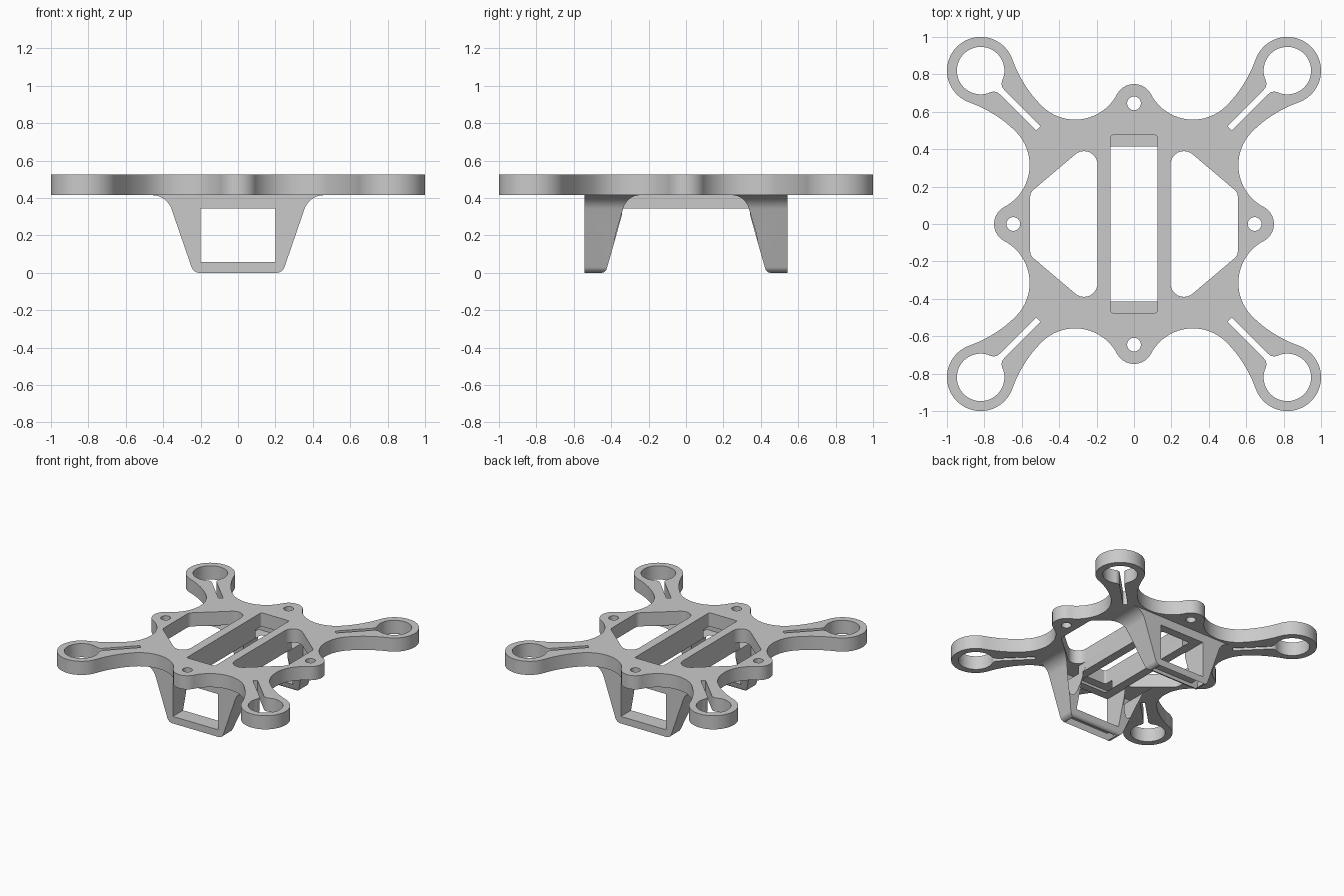
import bpy, bmesh, math
from mathutils import Matrix, Vector

if "Cube" in bpy.data.objects:
    bpy.data.objects.remove(bpy.data.objects["Cube"])

grey = bpy.data.materials.new("light grey")
grey.use_nodes = True
colour = (0.59, 0.59, 0.59, 1)
grey.diffuse_color = colour
grey.node_tree.nodes["Principled BSDF"].inputs["Base Color"].default_value = colour

FLAT = Matrix.Identity(4)
FACING_FRONT = Matrix(((1, 0, 0, 0), (0, 0, -1, 0), (0, 1, 0, 0), (0, 0, 0, 1)))
FACING_SIDE = Matrix(((0, 0, 1, 0), (1, 0, 0, 0), (0, 1, 0, 0), (0, 0, 0, 1)))


def arc(cx, cy, r, a0, a1, n=16):
    angles = [math.radians(a0 + (a1 - a0) * i / n) for i in range(n + 1)]
    return [(cx + r * math.cos(a), cy + r * math.sin(a)) for a in angles]


def rounded(corners, n=10):
    """Polygon from (x, y, corner radius)."""
    out = []
    for i, (x, y, r) in enumerate(corners):
        p = Vector((x, y))
        if r == 0:
            out.append((x, y))
            continue
        a = (Vector(corners[i - 1][:2]) - p).normalized()
        b = (Vector(corners[(i + 1) % len(corners)][:2]) - p).normalized()
        half = math.acos(a.dot(b)) / 2
        c = p + (a + b).normalized() * r / math.sin(half)
        t = r / math.tan(half)
        d0, d1 = p + a * t - c, p + b * t - c
        # Sweep from one tangent point to the other by blending directions
        sweep = math.pi - 2 * half
        for k in range(n + 1):
            u = sweep * k / n
            d = (d0 * math.sin(sweep - u) + d1 * math.sin(u)) / math.sin(sweep)
            out.append(tuple(c + d))
    return out


def box(x0, x1, y0, y1, r=0):
    return rounded([(x0, y0, r), (x1, y0, r), (x1, y1, r), (x0, y1, r)])


def mirror_x(loop):
    return [(-x, y) for x, y in reversed(loop)]


def prism(name, loops, lo, hi, turn=FLAT):
    """Extrude a flat outline with holes between two depths."""
    cu = bpy.data.curves.new(name, "CURVE")
    cu.dimensions, cu.fill_mode, cu.extrude = "2D", "BOTH", (hi - lo) / 2
    for loop in loops:
        pts = [p for i, p in enumerate(loop) if math.dist(p, loop[i - 1]) > 1e-4]
        sp = cu.splines.new("POLY")
        sp.points.add(len(pts) - 1)
        for q, p in zip(sp.points, pts):
            q.co = (p[0], p[1], 0, 1)
        sp.use_cyclic_u = True
    tmp = bpy.data.objects.new(name + " curve", cu)
    bpy.context.collection.objects.link(tmp)
    me = bpy.data.meshes.new_from_object(
        tmp.evaluated_get(bpy.context.evaluated_depsgraph_get()))
    bpy.data.objects.remove(tmp)
    bm = bmesh.new()
    bm.from_mesh(me)
    bmesh.ops.remove_doubles(bm, verts=bm.verts, dist=1e-5)
    bm.transform(turn @ Matrix.Translation((0, 0, (lo + hi) / 2)))
    bmesh.ops.recalc_face_normals(bm, faces=bm.faces)
    bm.to_mesh(me)
    bm.free()
    me.materials.clear()
    me.materials.append(grey)
    ob = bpy.data.objects.new(name, me)
    bpy.context.collection.objects.link(ob)
    return ob


def combine(ob, other, operation):
    mod = ob.modifiers.new("cut", "BOOLEAN")
    mod.object, mod.operation, mod.solver = other, operation, "EXACT"
    me = bpy.data.meshes.new_from_object(
        ob.evaluated_get(bpy.context.evaluated_depsgraph_get()))
    ob.modifiers.clear()
    ob.data = me
    bpy.data.objects.remove(other)


# Plate outline: half a quarter, mirrored on the diagonal, then turned four times
MOTOR, TAB = 0.82, 0.645
eighth = arc(0, TAB, 0.103, 90, 27.8)
eighth += arc(0.315, 0.811, 0.253, 207.8, 315, 24)
start, end = Vector(eighth[-1]), Vector(arc(MOTOR, MOTOR, 0.18, 160, 45)[0])
bend = Vector((0.598, 0.736))
for i in range(1, 13):
    t = i / 12
    eighth.append(tuple(start * (1 - t) ** 2 + bend * 2 * t * (1 - t) + end * t * t))
eighth += arc(MOTOR, MOTOR, 0.18, 160, 45, 24)
quarter = eighth + [(y, x) for x, y in reversed(eighth)]
outline = []
for _ in range(4):
    outline += quarter
    quarter = [(y, -x) for x, y in quarter]

# Motor hole with a clamp slit running towards the middle
hole_r, slit, lip = 0.127, 0.017, 0.045
s0 = math.sqrt((hole_r + lip) ** 2 - (slit + lip) ** 2)
mouth = math.degrees(math.atan2(slit + lip, s0))
side = arc(0, 0, hole_r, 180, mouth, 28)
side += arc(s0, slit + lip, lip, mouth + 180, 270, 10) + [(0.436, slit)]
keyhole = side + [(s, -o) for s, o in reversed(side)]
k = math.sqrt(0.5)
keyhole = [(MOTOR - k * (s + o), MOTOR - k * (s - o)) for s, o in keyhole]

# Windows, centre slot and screw holes
window = rounded([(0.195, 0.473, 0.072), (0.195, -0.473, 0.072),
                  (0.555, -0.168, 0.05), (0.555, 0.168, 0.05)])
windows = [window, mirror_x(window)]
slot = box(-0.125, 0.125, -0.475, 0.475, 0.015)
holes = windows + [slot]
for i in range(4):
    holes.append(keyhole)
    keyhole = [(y, -x) for x, y in keyhole]
    a = math.pi / 2 * i
    holes.append(arc(TAB * math.cos(a), TAB * math.sin(a), 0.037, 0, 360, 24))

BOTTOM, TOP = 0.415, 0.525
plate = prism("top_plate", [outline] + holes, BOTTOM, TOP)

# Legs: front profile with an opening, crossed with the side profile
inside = BOTTOM + 0.005
right = rounded([(0.5, inside, 0), (0.5, BOTTOM, 0), (0.381, BOTTOM, 0.11),
                 (0.238, 0, 0.045), (0, 0, 0)])[:-1]
legs = prism("legs", [right + mirror_x(right), box(-0.2, 0.2, 0.057, 0.345)],
             -0.7, 0.7, FACING_FRONT)
leg_side = rounded([(0.543, inside, 0), (0.543, 0, 0), (0.43, 0, 0.03),
                    (0.312, BOTTOM, 0.105), (0.2, BOTTOM, 0), (0.2, inside, 0)])
combine(legs, prism("leg_sides", [leg_side, mirror_x(leg_side)], -0.6, 0.6,
                    FACING_SIDE), "INTERSECT")
combine(legs, prism("window_cutter", windows, -0.2, 0.7), "DIFFERENCE")
combine(legs, prism("slot_cutter", [slot], 0.2, 0.7), "DIFFERENCE")

# Rails under the plate beside the centre slot
rails = [prism(name, [box(x, x + 0.07, -0.4, 0.4)], 0.345, inside)
         for name, x in (("left_rail", 0.125), ("right_rail", -0.195))]

bpy.ops.object.select_all(action="DESELECT")
for ob in [plate, legs] + rails:
    ob.select_set(True)
bpy.context.view_layer.objects.active = plate
bpy.ops.object.shade_smooth_by_angle(angle=math.radians(30))
